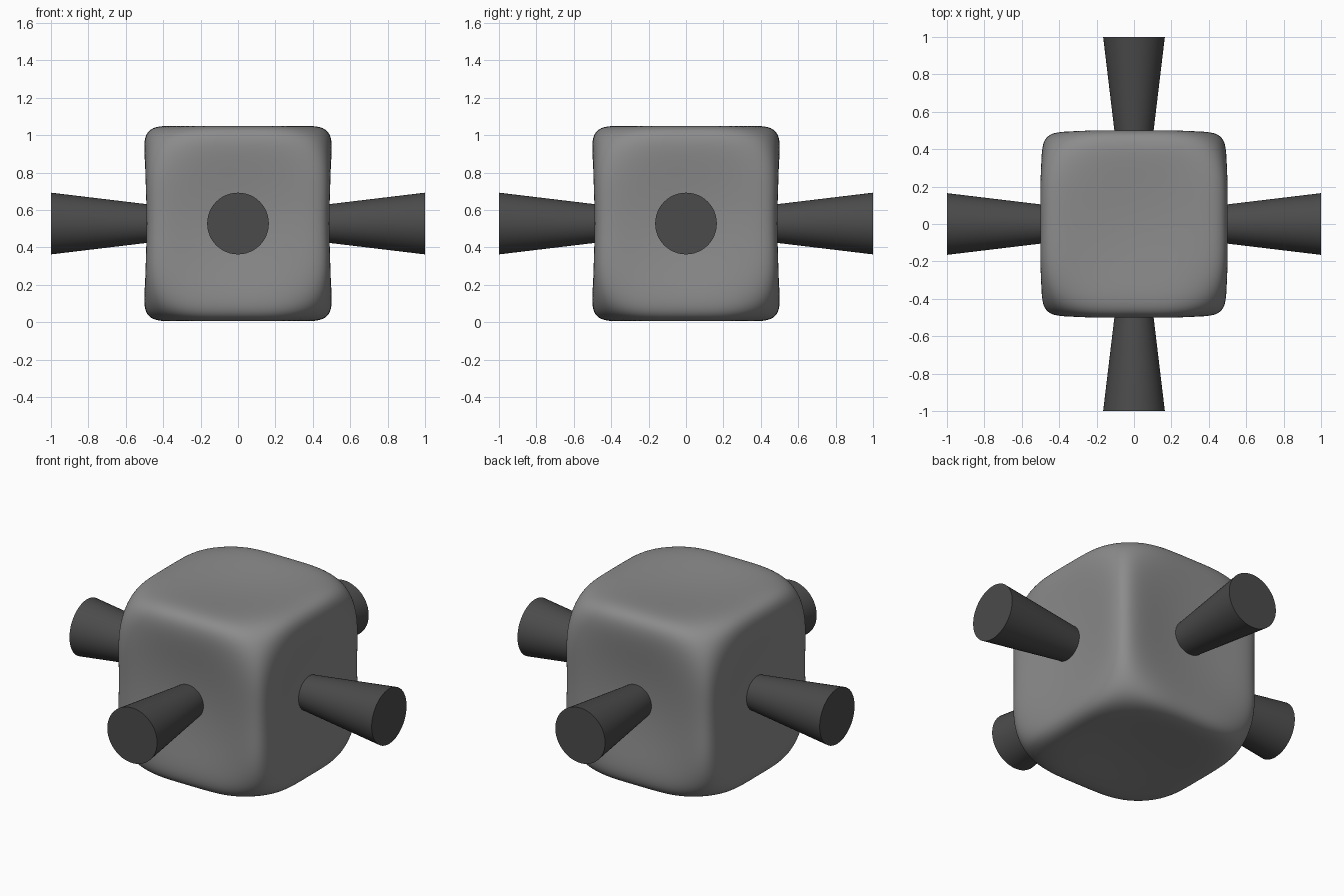
import bpy, bmesh, math
from mathutils import Vector, Matrix

if "Cube" in bpy.data.objects:
    bpy.data.objects.remove(bpy.data.objects["Cube"])

CENTRE_Z = 0.5275


def material(name, value):
    m = bpy.data.materials.new(name)
    m.diffuse_color = (value, value, value, 1)
    m.use_nodes = True
    m.node_tree.nodes["Principled BSDF"].inputs["Base Color"].default_value = m.diffuse_color
    return m


grey = material("mid_grey", 0.26)
dark = material("dark_grey", 0.07)


def add_object(name, bm, mat):
    me = bpy.data.meshes.new(name)
    bm.to_mesh(me)
    bm.free()
    ob = bpy.data.objects.new(name, me)
    bpy.context.collection.objects.link(ob)
    me.materials.append(mat)
    return ob


def smooth(ob, degrees):
    bpy.ops.object.select_all(action='DESELECT')
    ob.select_set(True)
    bpy.context.view_layer.objects.active = ob
    bpy.ops.object.shade_smooth_by_angle(angle=math.radians(degrees))


def pillow(p):
    """Project a cube point onto a soft cube with extra-round corners."""
    lo, hi = 0.3, 1.0
    for _ in range(30):
        s = (lo + hi) / 2
        q = p * s
        f = sum(c ** 10 for c in q) + 4.5 * (q.x * q.y * q.z) ** 4
        lo, hi = (s, hi) if f < 1 else (lo, s)
    q = p * lo
    # dished faces and a slight waist
    a, b, c = (max(0, 1 - k * k) for k in q)
    waist = 1 - 0.03 * c * c
    return Vector((q.x * 0.512 * waist * (1 - 0.055 * (b * c) ** 2),
                   q.y * 0.512 * waist * (1 - 0.055 * (a * c) ** 2),
                   q.z * 0.529 * (1 - 0.045 * (a * b) ** 2) + CENTRE_Z))


# soft cube body
bm = bmesh.new()
bmesh.ops.create_cube(bm, size=2)
bmesh.ops.subdivide_edges(bm, edges=bm.edges[:], cuts=47, use_grid_fill=True)
for v in bm.verts:
    v.co = pillow(v.co.copy())
body = add_object("body", bm, grey)
smooth(body, 80)

# four flared pegs, one on each side
for i, side in enumerate(("right", "back", "left", "front")):
    bm = bmesh.new()
    place = (Matrix.Translation((0, 0, CENTRE_Z)) @ Matrix.Rotation(i * math.pi / 2, 4, 'Z')
             @ Matrix.Translation((0.7, 0, 0)) @ Matrix.Rotation(math.pi / 2, 4, 'Y'))
    bmesh.ops.create_cone(bm, cap_ends=True, segments=48, radius1=0.093, radius2=0.165,
                          depth=0.6, matrix=place)
    smooth(add_object(side + "_peg", bm, dark), 40)
